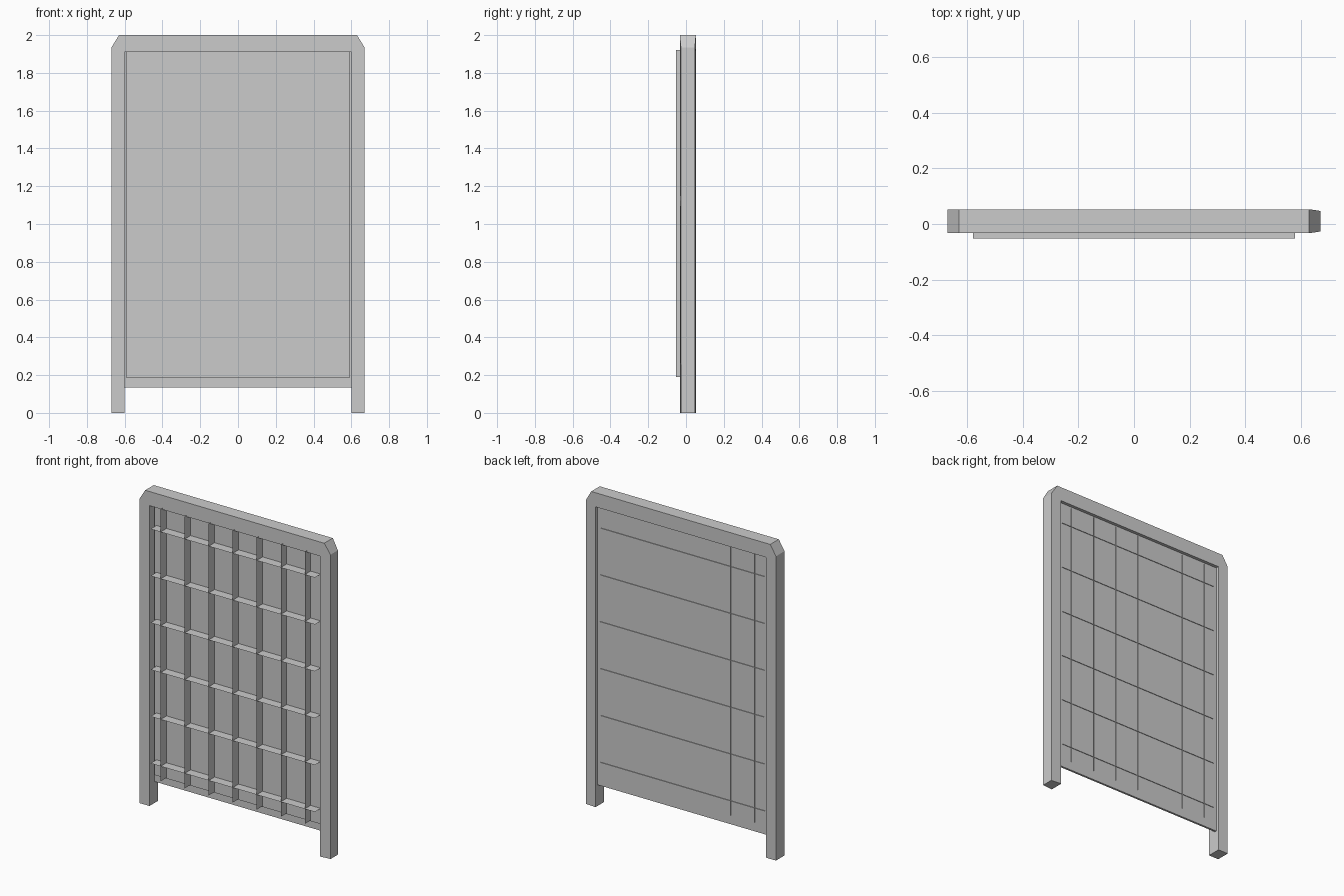
import bpy
import bmesh

cube = bpy.data.objects.get("Cube")
if cube:
    bpy.data.objects.remove(cube, do_unlink=True)

grey = bpy.data.materials.new("plain grey")
grey.use_nodes = True
colour = (0.6, 0.6, 0.6, 1)
grey.diffuse_color = colour
grey.node_tree.nodes["Principled BSDF"].inputs["Base Color"].default_value = colour

FRONT, BACK = -0.033, 0.053      # frame depth
FIN_FRONT, FIN_BACK = -0.053, 0.037


def add_object(name, bm):
    mesh = bpy.data.meshes.new(name)
    bm.to_mesh(mesh)
    bm.free()
    mesh.materials.append(grey)
    obj = bpy.data.objects.new(name, mesh)
    bpy.context.collection.objects.link(obj)
    return obj


def prism(name, outline, y0, y1):
    """Extrude an outline of (x, z) points from y0 to y1."""
    bm = bmesh.new()
    face = bm.faces.new([bm.verts.new((x, y0, z)) for x, z in outline])
    result = bmesh.ops.extrude_face_region(bm, geom=[face])
    moved = [v for v in result["geom"] if isinstance(v, bmesh.types.BMVert)]
    bmesh.ops.translate(bm, verts=moved, vec=(0, y1 - y0, 0))
    bmesh.ops.recalc_face_normals(bm, faces=bm.faces)
    return add_object(name, bm)


def panel(name, half_width, bottom, top, y0, y1):
    w = half_width
    return prism(name, [(-w, bottom), (w, bottom), (w, top), (-w, top)], y0, y1)


def sheet(name, corners):
    bm = bmesh.new()
    bm.faces.new([bm.verts.new(c) for c in corners])
    return add_object(name, bm)


# Frame: two legs and a top rail with clipped corners, in one piece
half = [(0.6, 1.91), (0.6, 0), (0.67, 0), (0.67, 1.935), (0.63, 2)]
frame = prism("frame", half + [(-x, z) for x, z in reversed(half)], FRONT, BACK)

# The outer edge of the left leg is slightly narrower
for v in frame.data.vertices:
    if v.co.x > 0.66:
        v.co.y += 0.006 if v.co.y < 0 else -0.006

# Infill panel with a stepped lower edge
panel("back_panel", 0.6, 0.135, 1.91, 0.02, 0.033)
panel("front_panel", 0.59, 0.185, 1.91, 0.006, 0.02)

# Upright fins of the lattice
for i in range(-3, 4):
    x = i * 0.169
    sheet(f"upright_fin_{i + 4}", [(x, FIN_FRONT, 0.19), (x, FIN_BACK, 0.19),
                                   (x, FIN_BACK, 1.92 - 0.02), (x, FRONT, 1.92),
                                   (x, FIN_FRONT, 1.92)])

# Level fins of the lattice
for i in range(6):
    z = 0.285 + i * 0.298
    w = 0.578
    sheet(f"level_fin_{i + 1}", [(-w, FIN_FRONT, z), (w, FIN_FRONT, z),
                                 (w, FIN_BACK, z), (-w, FIN_BACK, z)])
